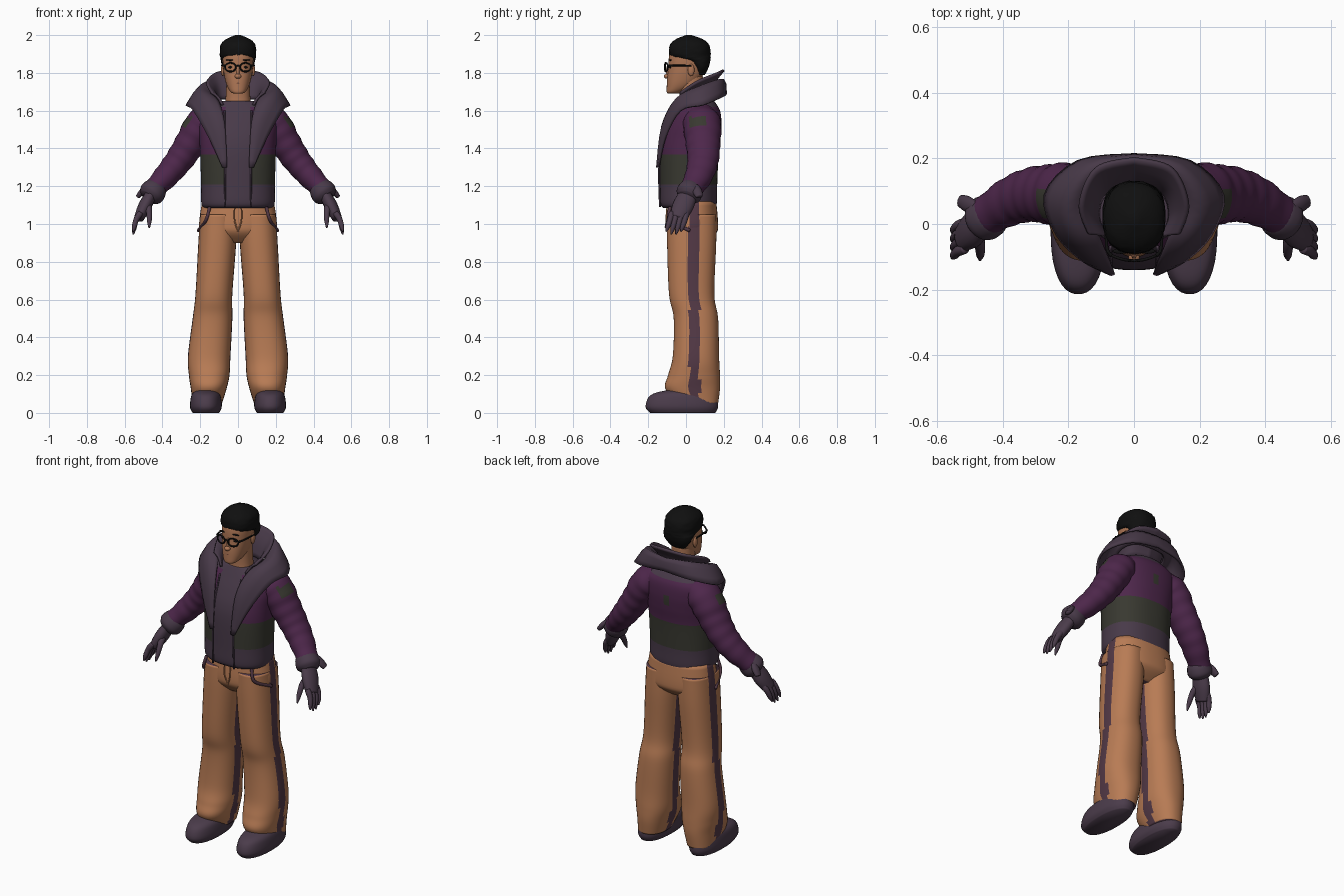
import bpy, bmesh, math, random
from mathutils import Matrix, Vector

random.seed(4)
if "Cube" in bpy.data.objects:
    bpy.data.objects.remove(bpy.data.objects["Cube"])


def material(name, red, green, blue):
    mat = bpy.data.materials.new(name)
    mat.use_nodes = True
    mat.diffuse_color = (red, green, blue, 1)
    shader = next(node for node in mat.node_tree.nodes if node.type == 'BSDF_PRINCIPLED')
    shader.inputs["Base Color"].default_value = mat.diffuse_color
    return mat


ORANGE = material("orange cloth", .48, .2, .09)
SKIN = material("brown skin", .42, .18, .09)
LIP = material("lip brown", .22, .08, .05)
PURPLE = material("purple cloth", .075, .02, .07)
TRIM = material("grey purple trim", .065, .042, .066)
STRIPE = material("plum stripe", .085, .04, .06)
OLIVE = material("dark olive band", .04, .04, .03)
LEATHER = material("dark leather", .07, .045, .07)
BLACK = material("black", .005, .005, .005)


def spline(points, count):
    """Smooth samples through tuples of any length."""
    samples, last = [], len(points) - 1
    for i in range(count + 1):
        along = i / count * last
        k = min(int(along), last - 1)
        t = along - k
        near = [points[max(0, min(last, k + d))] for d in (-1, 0, 1, 2)]
        samples.append([b + t / 2 * (c - a + t * (2 * a - 5 * b + 4 * c - d + t * (3 * (b - c) + d - a)))
                        for a, b, c, d in zip(*near)])
    return samples


def finish(name, bm, mats, rule=None, mirror=False):
    bmesh.ops.recalc_face_normals(bm, faces=bm.faces)
    for face in bm.faces:
        face.smooth = True
        if rule:
            face.material_index = rule(face.calc_center_median())
    mesh = bpy.data.meshes.new(name)
    bm.to_mesh(mesh)
    bm.free()
    for mat in mats:
        mesh.materials.append(mat)
    part = bpy.data.objects.new(name, mesh)
    bpy.context.collection.objects.link(part)
    if mirror:
        part.modifiers.new("Mirror", 'MIRROR')
    return part


def bridge(rings):
    bm = bmesh.new()
    loops = [[bm.verts.new(point) for point in ring] for ring in rings]
    for lower, upper in zip(loops, loops[1:]):
        for i in range(len(lower)):
            bm.faces.new((lower[i - 1], lower[i], upper[i], upper[i - 1]))
    bm.faces.new(loops[0])
    bm.faces.new(loops[-1])
    return bm


def stack(name, rows, mats, rule=None, mirror=False, power=2.3, sides=40, steps=30, jitter=0):
    """Level rings; each row is height, left, right, front, back."""
    rings = []
    for z, left, right, front, back in spline(rows, steps):
        ring = []
        for i in range(sides):
            angle = math.tau * i / sides
            c, s = math.cos(angle), math.sin(angle)
            k = (abs(c) ** power + abs(s) ** power) ** (-1 / power) / 2
            k *= 1 + random.uniform(-jitter, jitter)
            ring.append(((left + right) / 2 + (right - left) * c * k,
                         (front + back) / 2 + (back - front) * s * k, z))
        rings.append(ring)
    return finish(name, bridge(rings), mats, rule, mirror)


def centred(*rows):
    return [(z, -half, half, front, back) for z, half, front, back in rows]


def tube(name, path, radii, mats, rule=None, depth=1, sides=10, steps=14, fold=0):
    """Mirrored pair of tubes along a path; depth widens them front to back."""
    points = [Vector(p) for p in spline(path, steps)]
    sizes = spline([(r,) for r in radii], steps)
    rings = []
    for i, (point, (size,)) in enumerate(zip(points, sizes)):
        ahead = (points[min(i + 1, steps)] - points[max(i - 1, 0)]).normalized()
        guide = Vector((0, 0, 1)) if abs(ahead.y) > .9 else Vector((0, 1, 0))
        u = (guide - ahead * guide.dot(ahead)).normalized()
        v = ahead.cross(u)
        size *= 1 + fold * math.sin(i * 1.3)
        angles = [math.tau * k / sides for k in range(sides)]
        rings.append([point + size * (u * depth * math.cos(a) + v * math.sin(a)) for a in angles])
    return finish(name, bridge(rings), mats, rule, True)


def blob(name, centre, size, mat):
    bm = bmesh.new()
    shape = Matrix.Translation(centre) @ Matrix.Diagonal((*size, 1))
    bmesh.ops.create_uvsphere(bm, u_segments=14, v_segments=10, radius=1, matrix=shape)
    finish(name, bm, [mat], mirror=True)


def sheet(name, mat, *curves):
    """Cloth strip stretched between curves, mirrored and thickened."""
    bm = bmesh.new()
    columns = zip(*[spline(curve, 20) for curve in curves])
    grid = [[bm.verts.new(p) for p in spline(column, 6)] for column in columns]
    for a, b in zip(grid, grid[1:]):
        for i in range(6):
            bm.faces.new((a[i], a[i + 1], b[i + 1], b[i]))
    cloth = finish(name, bm, [mat], mirror=True).modifiers.new("Thickness", 'SOLIDIFY')
    cloth.thickness, cloth.offset = .013, 0


# Trousers with side stripes and pockets
def trouser_colour(centre):
    return int(.018 < centre.y < .072)


stack("trouser_leg", [
    (1.05, .01, .2, -.1, .16), (.9, .01, .21, -.1, .16), (.63, .03, .225, -.09, .15),
    (.5, .03, .24, -.065, .17), (.3, .04, .265, -.07, .175), (.2, .045, .26, -.095, .18),
    (.13, .06, .25, -.11, .18), (.05, .085, .24, -.05, .17)],
    [ORANGE, STRIPE], trouser_colour, mirror=True, steps=50)
stack("trouser_hips", centred((.9, .13, -.04, .1), (.95, .19, -.09, .16), (1, .206, -.1, .17), (1.12, .19, -.09, .16)),
      [ORANGE, STRIPE], trouser_colour, sides=48, steps=12)
tube("pocket_edge", [(.15, -.085, 1.09), (.17, -.085, 1.02), (.21, .02, .965)], [.009, .009], [STRIPE])
tube("fly_seam", [(.018, -.1, 1.09), (.018, -.104, 1.02), (0, -.095, .96)], [.004, .004], [ORANGE])

# Shoes
stack("shoe", [(0, .1, .24, -.19, .155), (.03, .086, .254, -.214, .17), (.08, .09, .25, -.2, .165),
               (.105, .1, .24, -.165, .15), (.12, .12, .22, -.1, .12)], [LEATHER], mirror=True, steps=14)


# Jacket body with band, hem and front panel
def jacket_colour(centre):
    x, y, z = abs(centre.x), centre.y, centre.z
    if z < 1.21 or z > 1.62 or (y < 0 and x < .066):
        return 1
    spine_patch = y > .1 and x < .018 and 1.47 < z < 1.53
    return 2 if z < 1.365 or spine_patch else 0


stack("jacket_body", centred(
    (1.085, .18, -.12, .15), (1.11, .194, -.138, .163), (1.2, .195, -.14, .165), (1.36, .2, -.14, .172),
    (1.45, .205, -.128, .183), (1.53, .213, -.1, .188), (1.6, .2, -.066, .18), (1.65, .12, -.04, .15)),
    [PURPLE, TRIM, OLIVE], jacket_colour, sides=72, steps=64)
tube("front_edge", [(.07, -.138, 1.09), (.068, -.142, 1.3), (.07, -.122, 1.45), (.072, -.07, 1.6)],
     [.005, .005], [TRIM])

# Wide collar: folded lapel outside, standing collar inside
sheet("lapel_collar", TRIM,
      [(0, .15, 1.71), (.1, .13, 1.71), (.14, .05, 1.69), (.1, -.05, 1.64), (.07, -.12, 1.52), (.06, -.148, 1.3)],
      [(0, .2, 1.76), (.13, .17, 1.76), (.205, .06, 1.72), (.17, -.05, 1.66), (.11, -.125, 1.51), (.07, -.152, 1.3)],
      [(0, .21, 1.69), (.17, .19, 1.67), (.27, .09, 1.63), (.235, -.03, 1.6), (.155, -.11, 1.46), (.08, -.146, 1.3)])
sheet("standing_collar", TRIM,
      [(0, .12, 1.66), (.09, .09, 1.66), (.11, .02, 1.65), (.08, -.045, 1.63)],
      [(0, .15, 1.75), (.1, .12, 1.74), (.13, .04, 1.71), (.105, -.035, 1.67)],
      [(0, .2, 1.815), (.115, .17, 1.8), (.165, .06, 1.755), (.14, -.03, 1.695)])


# Sleeves, cuffs and gloves
def sleeve_colour(centre):
    return int(centre.x > .2 and .02 < centre.y < .1 and 1.515 < centre.z < 1.57)


tube("sleeve", [(.12, .07, 1.57), (.19, .085, 1.525), (.25, .09, 1.43), (.31, .09, 1.34), (.375, .07, 1.26),
                (.45, .025, 1.18)], [.075, .09, .082, .074, .066, .054],
     [PURPLE, OLIVE], sleeve_colour, depth=1.12, sides=32, steps=36, fold=.025)
tube("cuff", [(.425, .035, 1.2), (.475, .005, 1.14)], [.055, .066, .068, .05], [TRIM], sides=20)
tube("cuff_tab", [(.485, .05, 1.2), (.53, .07, 1.145)], [.012, .016, .012], [TRIM], depth=1.6)
tube("glove_palm", [(.455, .015, 1.165), (.48, -.005, 1.12), (.525, -.045, 1.03)],
     [.038, .033, .035, .026], [LEATHER], depth=1.6, sides=16)
for i, finger in enumerate(("index", "middle", "ring", "little")):
    y = -.085 + i * .026
    tip = .945 if finger in ("middle", "ring") else .96
    tube(finger + "_finger", [(.515, y + .01, 1.06), (.54, y, 1.02), (.555, y - .02, tip)],
         [.015, .017, .015, .013, .004], [LEATHER])
tube("thumb", [(.48, -.03, 1.1), (.47, -.07, 1.06), (.47, -.11, .98)],
     [.018, .02, .016, .013, .004], [LEATHER])

# Head, neck and face
stack("neck", centred((1.6, .075, -.045, .1), (1.66, .066, -.035, .09), (1.78, .06, -.04, .09)), [SKIN])
stack("head", centred(
    (1.69, .022, -.096, -.04), (1.7, .04, -.102, -.02), (1.73, .058, -.102, .04), (1.77, .07, -.1, .08),
    (1.82, .078, -.094, .1), (1.9, .08, -.087, .11), (1.95, .055, -.05, .08)), [SKIN])
blob("nose_tip", (0, -.1, 1.782), (.018, .017, .013), SKIN)
blob("nose_ridge", (0, -.09, 1.81), (.01, .016, .035), SKIN)
blob("ear", (.081, .027, 1.815), (.01, .018, .032), SKIN)
blob("mouth", (0, -.092, 1.746), (.026, .01, .006), LIP)
blob("eyebrow", (.04, -.083, 1.868), (.026, .008, .004), BLACK)
blob("eye", (.04, -.083, 1.83), (.013, .006, .006), BLACK)

# Short textured hair
stack("hair", centred(
    (1.79, .05, .05, .1), (1.83, .08, .04, .12), (1.865, .09, 0, .128), (1.885, .094, -.078, .13),
    (1.92, .096, -.09, .13), (1.955, .088, -.08, .118), (1.98, .06, -.05, .085), (2, .015, 0, .03)),
    [BLACK], jitter=.022)

# Glasses
rim = []
for i in range(17):
    angle = math.tau * i / 16
    x = .04 + .029 * math.cos(angle)
    rim.append((x, 3.5 * x * x - .112, 1.83 + .023 * math.sin(angle)))
tube("glasses_rim", rim, [.0045, .0045], [BLACK], steps=32)
tube("glasses_bridge", [(0, -.112, 1.838), (.012, -.11, 1.836)], [.004, .004], [BLACK], steps=3)
tube("glasses_temple", [(.068, -.097, 1.837), (.083, -.07, 1.84), (.086, .03, 1.838)], [.006, .004], [BLACK])
